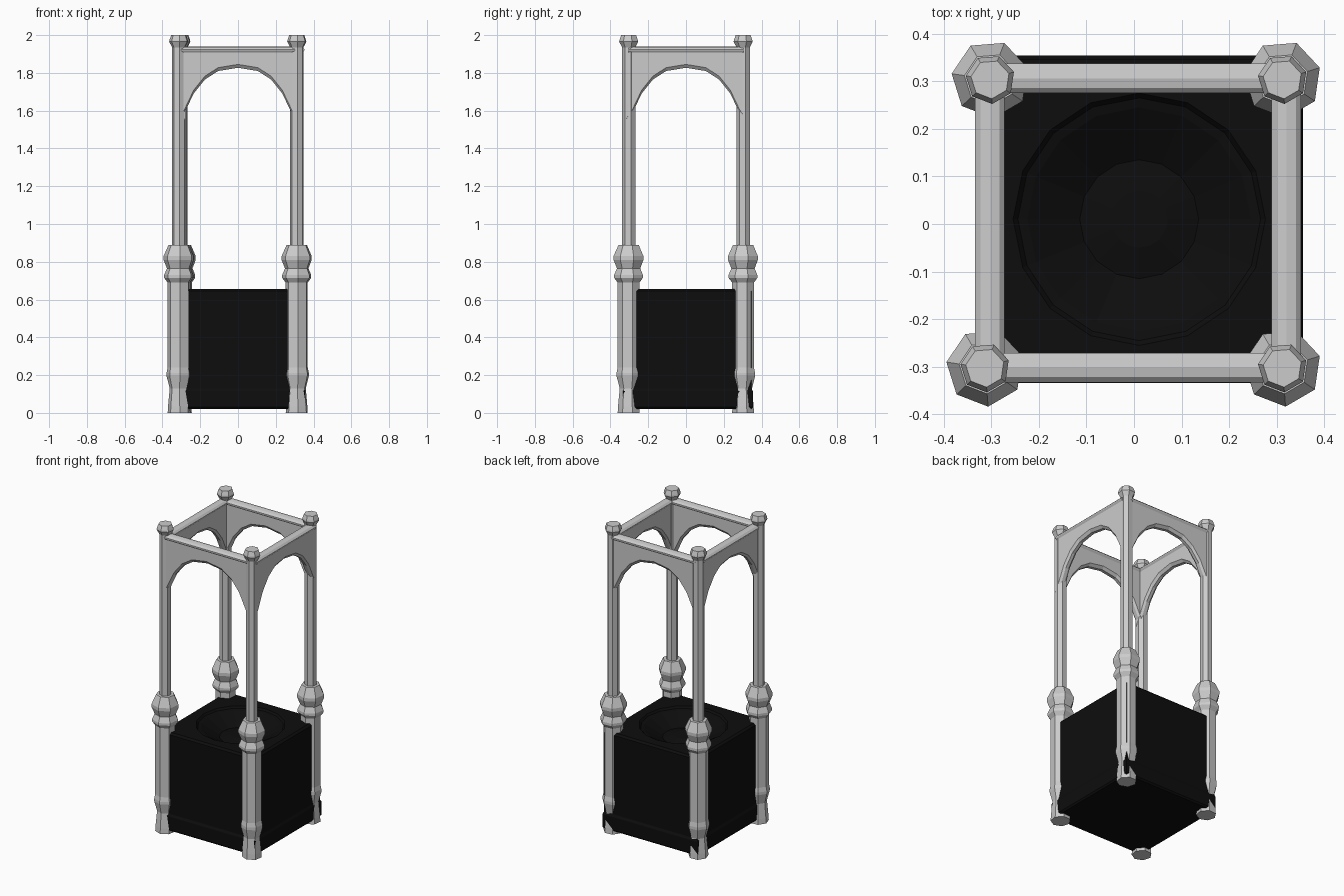
import bpy, bmesh, math
from mathutils import Vector, Matrix

if "Cube" in bpy.data.objects:
    bpy.data.objects.remove(bpy.data.objects["Cube"])


def make_object(name, bm, mat=None):
    bmesh.ops.recalc_face_normals(bm, faces=bm.faces)
    me = bpy.data.meshes.new(name)
    bm.to_mesh(me)
    bm.free()
    ob = bpy.data.objects.new(name, me)
    bpy.context.collection.objects.link(ob)
    if mat:
        me.materials.append(mat)
    return ob


def loft(bm, rings, caps=True, closed=False):
    """Skin a list of equal-length point loops."""
    loops = [[bm.verts.new(p) for p in r] for r in rings]
    n = len(loops[0])
    pairs = list(zip(loops, loops[1:])) + ([(loops[-1], loops[0])] if closed else [])
    for a, b in pairs:
        for i in range(n):
            j = (i + 1) % n
            bm.faces.new((a[i], a[j], b[j], b[i]))
    if caps:
        bm.faces.new(loops[0])
        bm.faces.new(loops[-1])
    return loops


def ring(cx, cy, z, r, n, turn=0.0):
    return [(cx + r * math.cos(turn + math.tau * i / n),
             cy + r * math.sin(turn + math.tau * i / n), z) for i in range(n)]


# Seven-sided turned posts
POST = [(0.060, 0), (0.058, 0.035), (0.049, 0.13), (0.066, 0.195), (0.066, 0.212),
        (0.060, 0.24), (0.060, 0.69), (0.079, 0.715), (0.079, 0.73), (0.064, 0.765),
        (0.082, 0.81), (0.082, 0.83), (0.055, 0.89), (0.036, 0.89), (0.036, 1.935),
        (0.052, 1.965), (0.050, 1.975), (0.041, 2.0)]
CORNERS = {"front_left": (-0.313, -0.302), "front_right": (0.312, -0.302),
           "back_left": (-0.302, 0.304), "back_right": (0.312, 0.304)}
for label, (cx, cy) in CORNERS.items():
    bm = bmesh.new()
    loft(bm, [ring(cx, cy, z, r, 7, math.radians(-34)) for r, z in POST])
    make_object("post_" + label, bm)

# Arched panels with bevelled undersides, and flattened top rails
ARCH = [(0.315, 1.54), (0.285, 1.585), (0.235, 1.69), (0.175, 1.765), (0.105, 1.81)]
ARCH = [(-x, z) for x, z in ARCH] + [(0, 1.827)] + ARCH[::-1]
RAIL = [(-0.031, 1.918), (-0.022, 1.905), (0.022, 1.905), (0.031, 1.918),
        (0.031, 1.925), (0.020, 1.936), (0, 1.94), (-0.020, 1.936), (-0.031, 1.925)]
SIDES = {"front": ((0, -0.302), 0), "back": ((0, 0.306), 0),
         "left": ((-0.303, 0), 90), "right": ((0.320, 0), 90)}
for label, ((cx, cy), turn) in SIDES.items():
    place = Matrix.Translation((cx, cy, 0)) @ Matrix.Rotation(math.radians(turn), 4, 'Z')
    bm = bmesh.new()
    sections = []
    for x, z in ARCH:
        sections.append([Vector((x, t, h)) for t, h in (
            (-0.024, 1.915), (-0.024, z + 0.018), (-0.010, z), (0.010, z),
            (0.024, z + 0.018), (0.024, 1.915))])
    loft(bm, sections)
    bm.transform(place)
    make_object("arch_panel_" + label, bm)
    bm = bmesh.new()
    loft(bm, [[(x, t, z) for t, z in RAIL] for x in (-0.305, 0.305)])
    bm.transform(place)
    make_object("top_rail_" + label, bm)

# Dark cabinet: plinth, body with softened top edge, dished round recess in the top
black = bpy.data.materials.new("black")
black.diffuse_color = (0.004, 0.004, 0.004, 1)
black.use_nodes = True
black.node_tree.nodes["Principled BSDF"].inputs["Base Color"].default_value = black.diffuse_color
BX, BY, N = 0.011, 0.010, 16


def square(half, z):
    """Square outline carrying N points so that it can join a round one."""
    pts = []
    for i in range(N):
        a = math.tau * i / N
        k = half / max(abs(math.cos(a)), abs(math.sin(a)))
        pts.append((BX + k * math.cos(a), BY + k * math.sin(a), z))
    return pts


bm = bmesh.new()
CABINET = [(0.335, 0.02), (0.344, 0.03), (0.344, 0.115), (0.337, 0.13),
           (0.337, 0.645), (0.325, 0.657)]
DISH = [(0.265, 0.657), (0.255, 0.645), (0.235, 0.64), (0.125, 0.58), (0.06, 0.595)]
loft(bm, [square(h, z) for h, z in CABINET] + [ring(BX, BY, z, r, N) for r, z in DISH])
make_object("cabinet", bm, black)
